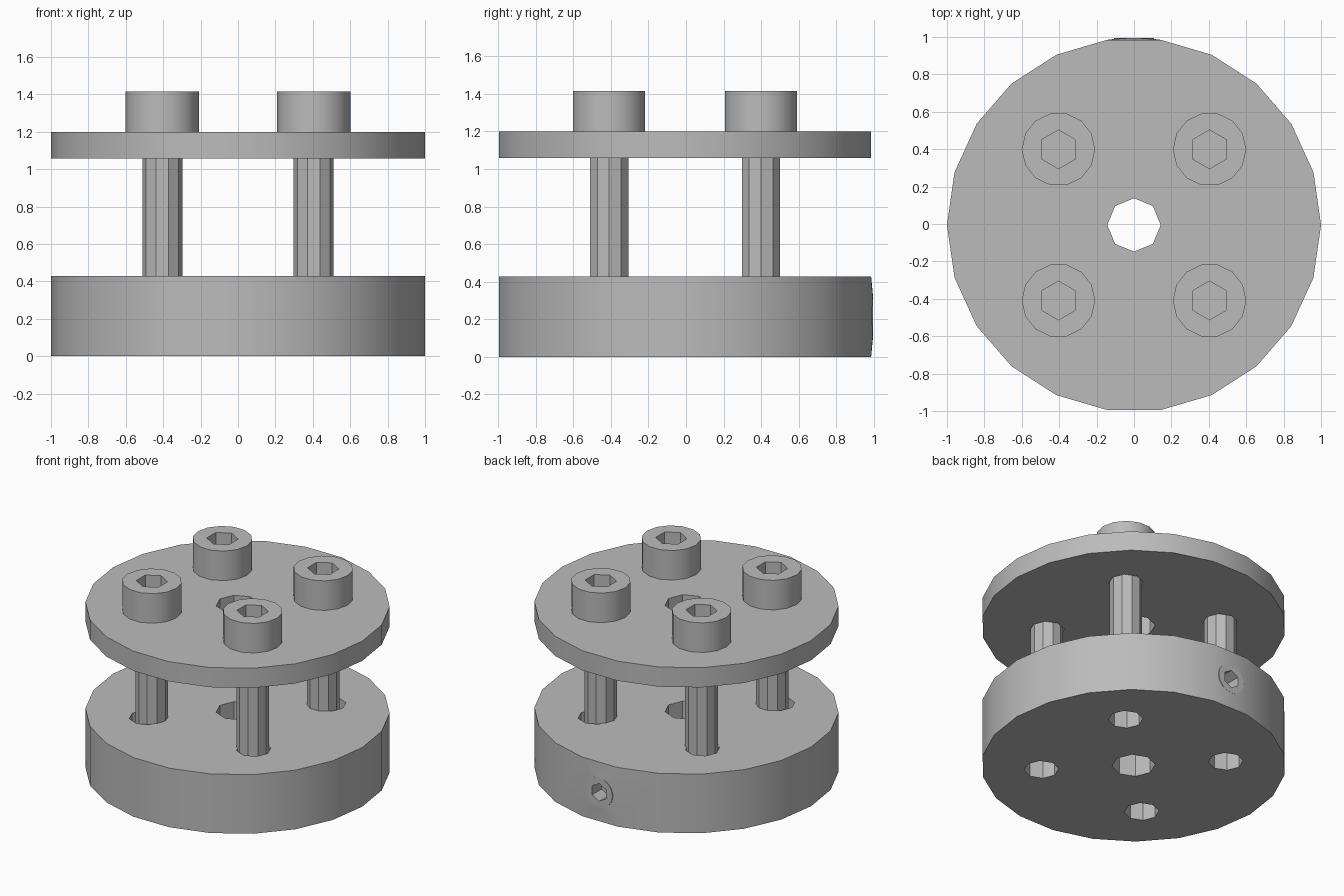
import bpy, bmesh
from math import cos, sin, pi, sqrt, radians
from mathutils import Matrix

if "Cube" in bpy.data.objects:
    bpy.data.objects.remove(bpy.data.objects["Cube"])

U = 1 / 14            # one millimetre in scene units
SHIFT = -0.005        # centres the hub with its protruding set screw
BASE_TOP, PLATE_BOTTOM, PLATE_TOP = 6 * U, 14.8 * U, 16.8 * U
BOLT = 0.404          # bolt offset in x and y
BASE_HOLE = 0.43      # base hole offset in x and y
CORNERS = [(sx, sy) for sx in (-1, 1) for sy in (-1, 1)]

steel = bpy.data.materials.new("grey_steel")
steel.use_nodes = True
GREY = (0.5, 0.5, 0.5, 1)
steel.diffuse_color = GREY
steel.node_tree.nodes["Principled BSDF"].inputs["Base Color"].default_value = GREY


def finish(name, bm):
    bmesh.ops.recalc_face_normals(bm, faces=bm.faces)
    mesh = bpy.data.meshes.new(name)
    bm.to_mesh(mesh)
    bm.free()
    mesh.materials.append(steel)
    obj = bpy.data.objects.new(name, mesh)
    bpy.context.collection.objects.link(obj)
    return obj


def select(obj):
    bpy.ops.object.select_all(action="DESELECT")
    obj.select_set(True)
    bpy.context.view_layer.objects.active = obj


def smooth(obj):
    select(obj)
    bpy.ops.object.shade_smooth_by_angle(angle=radians(30))


def ring(bm, n, r, z, x=0, y=0, turn=0):
    return [bm.verts.new((x + r * cos(2 * pi * i / n + turn),
                          y + r * sin(2 * pi * i / n + turn), z)) for i in range(n)]


def wall(bm, a, b):
    n = len(a)
    return [bm.faces.new((a[i], a[(i + 1) % n], b[(i + 1) % n], b[i])) for i in range(n)]


def prism(bm, n, r, z0, z1, x=0, y=0):
    low, high = ring(bm, n, r, z0, x, y), ring(bm, n, r, z1, x, y)
    bm.faces.new(low)
    bm.faces.new(high)
    return wall(bm, low, high), low, high


def drill(obj, hole_offset, z0, z1):
    # central bore and four bolt holes
    bm = bmesh.new()
    prism(bm, 8, 2 * U, z0, z1)
    for sx, sy in CORNERS:
        prism(bm, 8, 1.6 * U, z0, z1, sx * hole_offset, sy * hole_offset)
    cutter = finish("hole_cutter", bm)
    cutter.hide_render = True
    select(obj)
    mod = obj.modifiers.new("holes", "BOOLEAN")
    mod.operation, mod.solver, mod.object = "DIFFERENCE", "EXACT", cutter
    bpy.ops.object.modifier_apply(modifier=mod.name)
    bpy.data.objects.remove(cutter)
    smooth(obj)


def socket_cap(bm, rim, hexagon, floor):
    # annular end face around a hexagonal socket
    edges = [bm.edges.get((v[i], v[(i + 1) % len(v)])) or
             bm.edges.new((v[i], v[(i + 1) % len(v)]))
             for v in (rim, hexagon) for i in range(len(v))]
    bmesh.ops.triangle_fill(bm, edges=edges, use_beauty=True)
    wall(bm, hexagon, floor)
    bm.faces.new(floor)


# Base disc, with its back facet reshaped around the set screw hole
bm = bmesh.new()
sides, low, high = prism(bm, 22, 1, 0, BASE_TOP)
bm.faces.remove(sides[5])
frame = [high[5], high[6], low[6], low[5]]
mid, r = BASE_TOP / 2, 1.5 * U
rim, inner = [], []
for i in range(16):
    x, z = r * cos(i * pi / 8), mid + r * sin(i * pi / 8)
    rim.append(bm.verts.new((x, sqrt(1 - x * x), z)))
    inner.append(bm.verts.new((x, 0.4, z)))
for i in range(16):
    bm.faces.new((rim[i], rim[(i + 1) % 16], frame[i // 4]))
for q in range(4):
    bm.faces.new((rim[4 * q], frame[q], frame[q - 1]))
wall(bm, rim, inner)
bm.faces.new(inner)
base = finish("base_disc", bm)
drill(base, BASE_HOLE, -0.1, BASE_TOP + 0.1)
base.location.y = SHIFT

# Top plate
bm = bmesh.new()
prism(bm, 22, 1, PLATE_BOTTOM, PLATE_TOP)
plate = finish("top_plate", bm)
drill(plate, BOLT, PLATE_BOTTOM - 0.1, PLATE_TOP + 0.1)
plate.location.y = SHIFT

# Four socket head bolts
for i, (sx, sy) in enumerate(CORNERS):
    bm = bmesh.new()
    tip = ring(bm, 10, 1.5 * U, PLATE_TOP - 12 * U)
    neck = ring(bm, 10, 1.5 * U, PLATE_TOP)
    under = ring(bm, 14, 2.75 * U, PLATE_TOP)
    top = ring(bm, 14, 2.75 * U, PLATE_TOP + 3 * U)
    bm.faces.new(tip)
    wall(bm, tip, neck)
    edges = [bm.edges.get((neck[k - 1], neck[k])) for k in range(10)]
    edges += [bm.edges.new((under[k - 1], under[k])) for k in range(14)]
    bmesh.ops.triangle_fill(bm, edges=edges, use_beauty=True)
    wall(bm, under, top)
    socket_cap(bm, top, ring(bm, 6, 1.45 * U, PLATE_TOP + 3 * U, turn=pi / 2),
               ring(bm, 6, 1.45 * U, PLATE_TOP + 1.5 * U, turn=pi / 2))
    bolt = finish(f"bolt_{i + 1}", bm)
    smooth(bolt)
    bolt.location = (sx * BOLT, sy * BOLT + SHIFT, 0)

# Set screw in the back of the base
bm = bmesh.new()
back, front = ring(bm, 16, r, -0.5), ring(bm, 16, r, 0)
bm.faces.new(back)
wall(bm, back, front)
socket_cap(bm, front, ring(bm, 6, 0.9 * U, 0, turn=pi / 2),
           ring(bm, 6, 0.9 * U, -1.5 * U, turn=pi / 2))
bmesh.ops.transform(bm, matrix=Matrix.Rotation(-pi / 2, 4, "X"), verts=bm.verts)
screw = finish("set_screw", bm)
smooth(screw)
screw.location = (0, 1 + SHIFT, mid)
